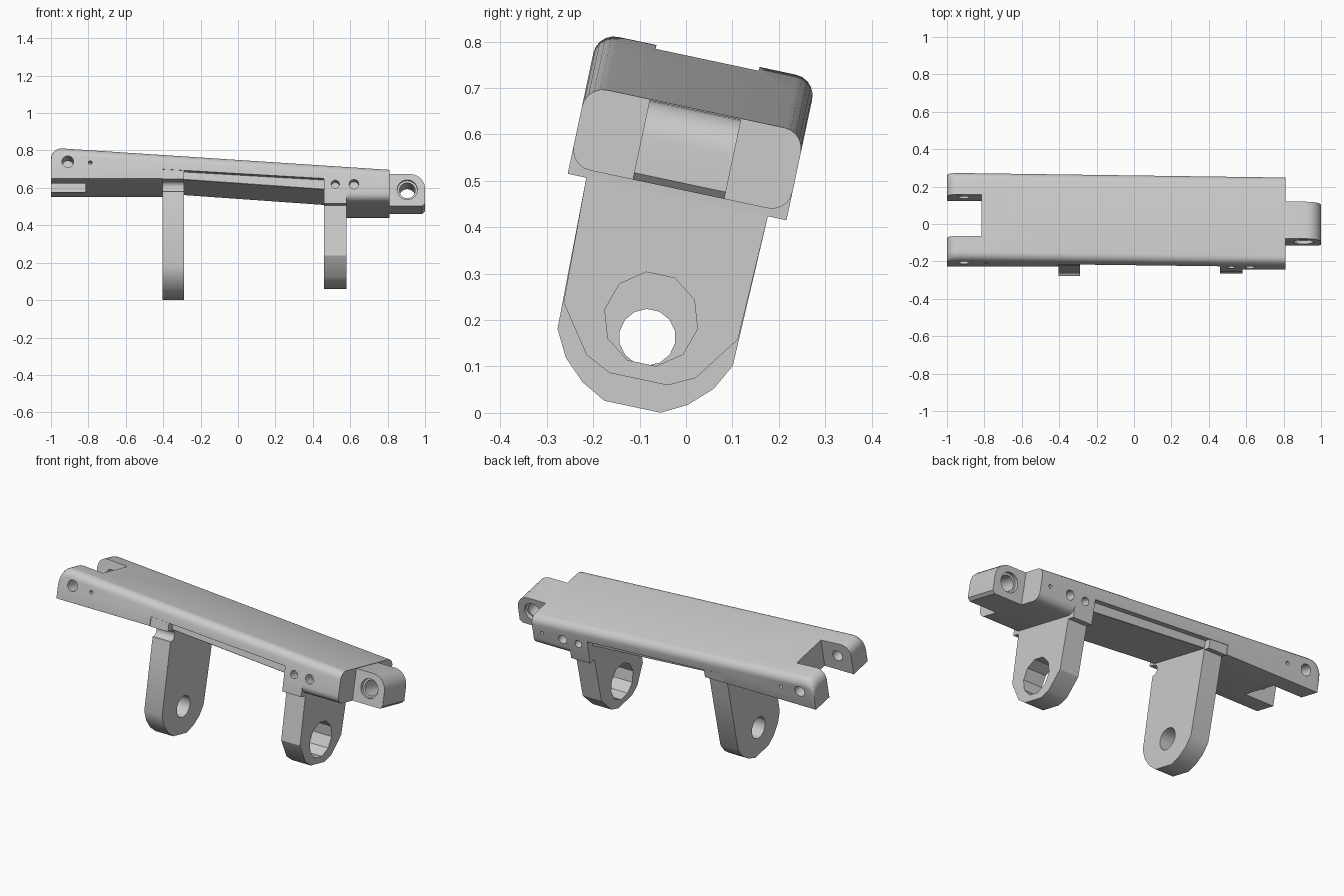
import bpy, bmesh, math
from mathutils import Matrix, Vector

if "Cube" in bpy.data.objects:
    bpy.data.objects.remove(bpy.data.objects["Cube"])

# Everything is modelled in an untilted frame (x, s across, t up), then rolled about x
ROLL = Matrix.Rotation(math.radians(-12), 4, 'X')
MID = -0.1155          # centre line across the arm
HALF = 0.241           # half width of the arm


def finish(bm, name):
    bmesh.ops.recalc_face_normals(bm, faces=bm.faces)
    bm.transform(ROLL)
    me = bpy.data.meshes.new(name)
    bm.to_mesh(me)
    bm.free()
    ob = bpy.data.objects.new(name, me)
    bpy.context.collection.objects.link(ob)
    return ob


def loft(name, rings):
    bm = bmesh.new()
    loops = [[bm.verts.new(p) for p in r] for r in rings]
    n = len(loops[0])
    for a, b in zip(loops, loops[1:]):
        for i in range(n):
            j = (i + 1) % n
            bm.faces.new((a[i], a[j], b[j], b[i]))
    bm.faces.new(loops[0])
    bm.faces.new(loops[-1][::-1])
    return finish(bm, name)


def section(x, half, low, high, r_top, r_low, seg=5):
    pts = []
    for sx, st, a0, r in ((1, 1, 0, r_top), (-1, 1, 90, r_top),
                          (-1, -1, 180, r_low), (1, -1, 270, r_low)):
        c = (MID + sx * (half - r), (high - r) if st > 0 else (low + r))
        for k in range(seg + 1):
            a = math.radians(a0 + 90 * k / seg)
            pts.append((x, c[0] + r * math.cos(a), c[1] + r * math.sin(a)))
    return pts


def cylinder(axis, centre, r, length, sides=24):
    bm = bmesh.new()
    turn = Matrix.Rotation(math.pi / 2, 4, 'Y' if axis == 'x' else 'X')
    bmesh.ops.create_cone(bm, cap_ends=True, segments=sides, radius1=r, radius2=r,
                          depth=length, matrix=Matrix.Translation(centre) @ turn)
    return finish(bm, "cutter")


def box(lo, hi):
    lo, hi = Vector(lo), Vector(hi)
    bm = bmesh.new()
    bmesh.ops.create_cube(bm, size=1, matrix=Matrix.Translation((lo + hi) / 2)
                          @ Matrix.Diagonal((*(hi - lo), 1)))
    return finish(bm, "cutter")


def cut(ob, cutters):
    for c in cutters:
        c.hide_render = True
        m = ob.modifiers.new("cut", 'BOOLEAN')
        m.operation, m.solver, m.object = 'DIFFERENCE', 'EXACT', c
    dg = bpy.context.evaluated_depsgraph_get()
    dg.update()
    me = bpy.data.meshes.new_from_object(ob.evaluated_get(dg))
    ob.modifiers.clear()
    ob.data = me
    for c in cutters:
        bpy.data.objects.remove(c)


def smooth(ob, angle=32):
    for p in ob.data.polygons:
        p.use_smooth = True
    ob.data.set_sharp_from_angle(angle=math.radians(angle))


def top(x):
    return 0.766 - 0.0668 * (x + 1)


# Arm: rounded section lofted along x, nose rounded at the fork end
R = 0.045
rings = []
for k in range(6):
    a = math.radians(90 * k / 5)
    x = -1 + 0.06 * (1 - math.cos(a))
    rings.append(section(x, HALF, 0.589, top(x) - 0.06 * (1 - math.sin(a)), R, 0.001))
for x, low, r_low in ((-0.405, 0.589, 0.001), (-0.404, 0.64, 0.001), (0.459, 0.589, 0.001),
                      (0.46, 0.451, 0.001), (0.58, 0.451, 0.001), (0.581, 0.468, R),
                      (0.81, 0.468, R)):
    rings.append(section(x, HALF, low, top(x), R, r_low))
arm = loft("arm", rings)

# Fork gap and side holes
cutters = [box((-1.1, -0.227, 0.4), (-0.815, 0.0, 0.9)),
           cylinder('s', (-0.91, MID, 0.681), 0.031, 0.7)]
for side in (-1, 1):
    s = MID + side * HALF
    for x, t, r in ((-0.79, 0.676, 0.01), (0.52, 0.558, 0.022),
                    (0.62, 0.558, 0.026), (0.75, 0.56, 0.01)):
        if x != 0.75 or side > 0:
            cutters.append(cylinder('s', (x, s, t), r, 0.12, 16))
cut(arm, cutters)
smooth(arm)

# Inner rail showing below the arm sides
rail = loft("inner_rail", [section(-0.404, 0.2, 0.6, 0.68, 0.002, 0.002, 1),
                           section(0.47, 0.2, 0.537, 0.63, 0.002, 0.002, 1)])

# End lug with rounded upper corner and stepped bore
side_shape = [(0.79, 0.468), (0.985, 0.468), (1.0, 0.483)]
for k in range(7):
    a = math.radians(15 * k)
    side_shape.append((0.92 + 0.08 * math.cos(a), 0.563 + 0.08 * math.sin(a)))
side_shape.append((0.79, 0.643))
lug = loft("end_lug", [[(x, s, t) for x, t in side_shape] for s in (-0.217, -0.015)])
cut(lug, [cylinder('s', (0.905, MID, 0.557), 0.042, 0.5, 32)]
    + [cylinder('s', (0.905, s, 0.557), 0.054, 0.04, 32) for s in (-0.217, -0.015)])
smooth(lug)


# Hanging brackets: mirrored half outlines extruded along x
def bracket(name, x0, x1, half_outline, cutters):
    outline = [(w, t) for w, t in half_outline] + [(-w, t) for w, t in half_outline[::-1]]
    ob = loft(name, [[(x, MID + w, t) for w, t in outline] for x in (x0, x1)])
    cut(ob, cutters)
    smooth(ob)
    return ob


bracket("long_bracket", -0.404, -0.29,
        [(0.238, 0.645), (0.238, 0.586), (0.202, 0.586), (0.2, 0.45), (0.193, 0.12),
         (0.163, 0.063), (0.116, 0.018), (0.062, -0.011)],
        [cylinder('x', (-0.35, MID, 0.142), 0.061, 0.4, 14),
         cylinder('x', (-0.35, MID - 0.2, 0.555), 0.03, 0.4, 16)])
bracket("short_bracket", 0.46, 0.58,
        [(0.202, 0.5), (0.2, 0.45), (0.192, 0.178), (0.12, 0.0775), (0.064, 0.05)],
        [cylinder('x', (0.52, MID, 0.182), 0.102, 0.4, 10)])
